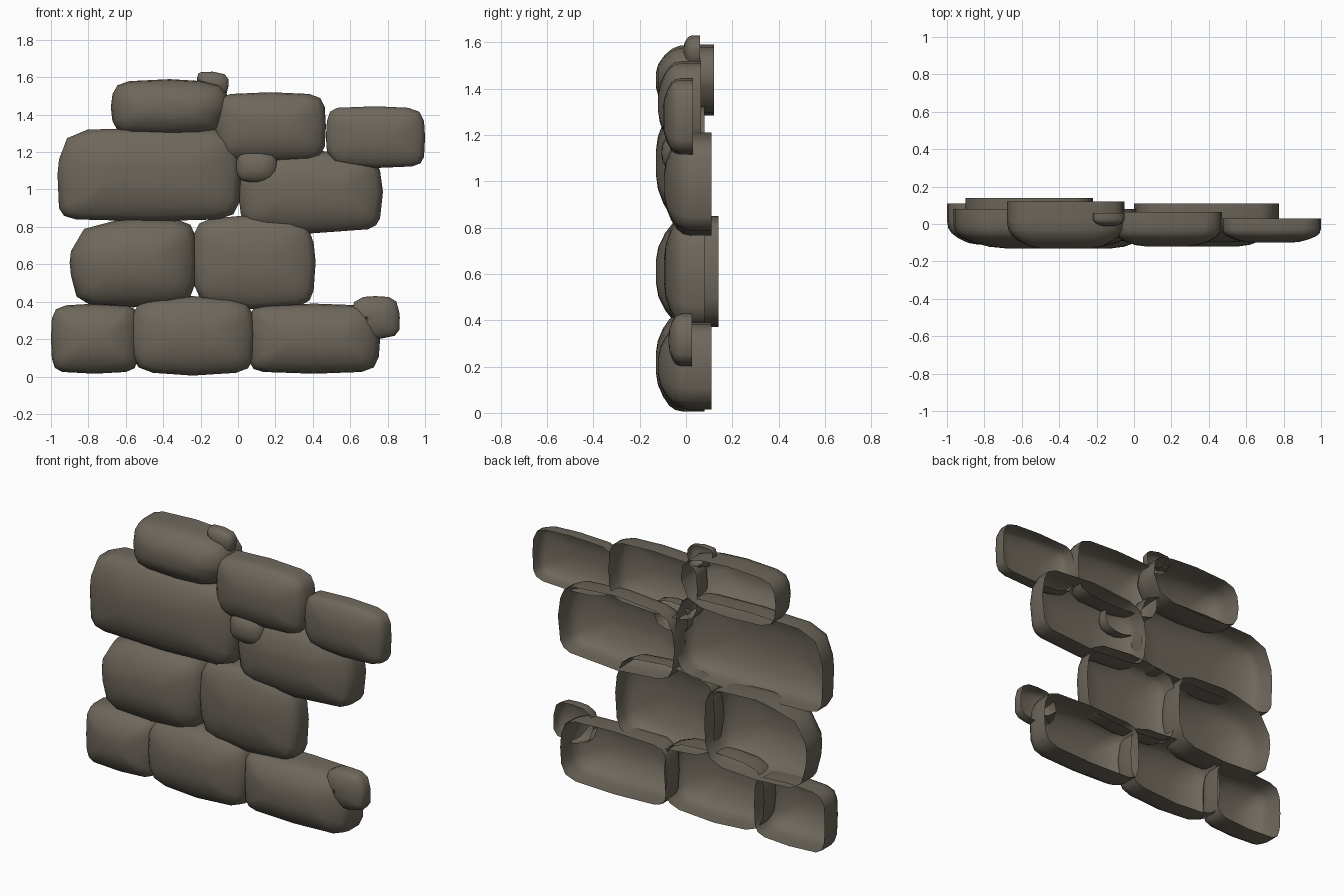
import bpy, bmesh, math

if "Cube" in bpy.data.objects:
    bpy.data.objects.remove(bpy.data.objects["Cube"])

stone_mat = bpy.data.materials.new("warm_grey_stone")
stone_mat.diffuse_color = (0.155, 0.136, 0.106, 1)
stone_mat.use_nodes = True
stone_mat.node_tree.nodes["Principled BSDF"].inputs["Base Color"].default_value = stone_mat.diffuse_color

# dome profile: (inset towards the middle, share of depth from back to front)
PROFILE = [(0, 0), (0, 0.42), (0.035, 0.60), (0.12, 0.725), (0.3, 0.85), (0.55, 0.96), (0.8, 1.0)]


def outline(hx, hz, cuts, bulge):
    """Rounded rectangle, counter-clockwise from bottom left; cuts are (cx, cz) for bl, br, tr, tl."""
    pts = []
    bx, bz = hx * bulge * 0.4, hz * bulge
    for k, (sx, sz) in enumerate([(-1, -1), (1, -1), (1, 1), (-1, 1)]):
        cx, cz = cuts[k]
        on_side = (sx * (hx - bx * 0.5), sz * (hz - cz))
        on_flat = (sx * (hx - cx), sz * (hz - bz * 0.5))
        mid = (sx * (hx - bx * 0.5 - cx * 0.27), sz * (hz - bz * 0.5 - cz * 0.27))
        corner = [on_side, mid, on_flat]
        pts += corner if k % 2 == 0 else corner[::-1]
        # swelling in the middle of the following edge
        pts.append([(0, -hz), (hx, 0), (0, hz), (-hx, 0)][k])
    return pts


def stone(name, x0, x1, z0, z1, front, back, cuts, bulge=0.1):
    """Open-backed pillow stone."""
    cx, cz = (x0 + x1) / 2, (z0 + z1) / 2
    hx, hz = (x1 - x0) / 2, (z1 - z0) / 2
    hm = min(hx, hz)
    shape = outline(hx, hz, cuts, bulge)
    bm = bmesh.new()
    rings = []
    for inset, t in PROFILE:
        fx = 1 - inset * (0.4 + 0.6 * hm / hx)
        fz = 1 - inset * (0.4 + 0.6 * hm / hz)
        y = back + (front - back) * t
        rings.append([bm.verts.new((cx + px * fx, y, cz + pz * fz)) for px, pz in shape])
    n = len(shape)
    for a, b in zip(rings, rings[1:]):
        for i in range(n):
            j = (i + 1) % n
            bm.faces.new((a[i], a[j], b[j], b[i]))
    bm.faces.new(rings[-1])
    for f in bm.faces:
        f.smooth = True
    me = bpy.data.meshes.new(name)
    bm.to_mesh(me)
    bm.free()
    me.materials.append(stone_mat)
    ob = bpy.data.objects.new(name, me)
    bpy.context.collection.objects.link(ob)
    return ob


# bottom course
stone("bottom_left_stone", -1.0, -0.53, 0.015, 0.39, -0.11, 0.11,
      [(.06, .08), (.07, .07), (.06, .08), (.08, .08)])
stone("bottom_middle_stone", -0.575, 0.09, 0.005, 0.43, -0.13, 0.08,
      [(.12, .11), (.1, .09), (.12, .1), (.13, .1)], 0.14)
stone("bottom_right_stone", 0.055, 0.76, 0.015, 0.39, -0.12, 0.11,
      [(.08, .06), (.1, .09), (.1, .1), (.08, .06)])
# second course
stone("second_left_stone", -0.90, -0.22, 0.37, 0.85, -0.13, 0.14,
      [(.11, .17), (.12, .13), (.1, .1), (.26, .18)])
stone("second_right_stone", -0.245, 0.415, 0.36, 0.865, -0.095, 0.08,
      [(.12, .13), (.08, .1), (.12, .15), (.1, .1)], 0.16)
# third course
stone("third_left_stone", -0.965, 0.015, 0.83, 1.33, -0.13, 0.08,
      [(.1, .07), (.12, .1), (.14, .14), (.16, .17)], 0.08)
stone("third_right_stone", 0.0, 0.775, 0.765, 1.21, -0.095, 0.11,
      [(.1, .1), (.08, .08), (.1, .11), (.12, .12)], 0.2)
# top course
stone("top_left_stone", -0.68, -0.05, 1.285, 1.59, -0.13, 0.12,
      [(.1, .08), (.14, .13), (.14, .08), (.1, .08)], 0.14)
stone("top_middle_stone", -0.12, 0.47, 1.15, 1.52, -0.12, 0.065,
      [(.1, .09), (.09, .08), (.09, .08), (.08, .07)])
stone("top_right_stone", 0.47, 1.0, 1.115, 1.445, -0.1, 0.03,
      [(.13, .09), (.07, .06), (.09, .08), (.06, .08)])
# small filler pebbles
stone("lower_pebble", 0.60, 0.865, 0.20, 0.43, -0.075, 0.025,
      [(.11, .12), (.09, .05), (.06, .09), (.07, .1)], 0.08)
stone("middle_pebble", -0.01, 0.21, 1.035, 1.21, -0.105, 0.0,
      [(.07, .05), (.07, .06), (.07, .05), (.05, .05)])
stone("upper_pebble", -0.22, -0.05, 1.5, 1.63, -0.01, 0.06,
      [(.1, .07), (.03, .05), (.07, .04), (.02, .03)])
